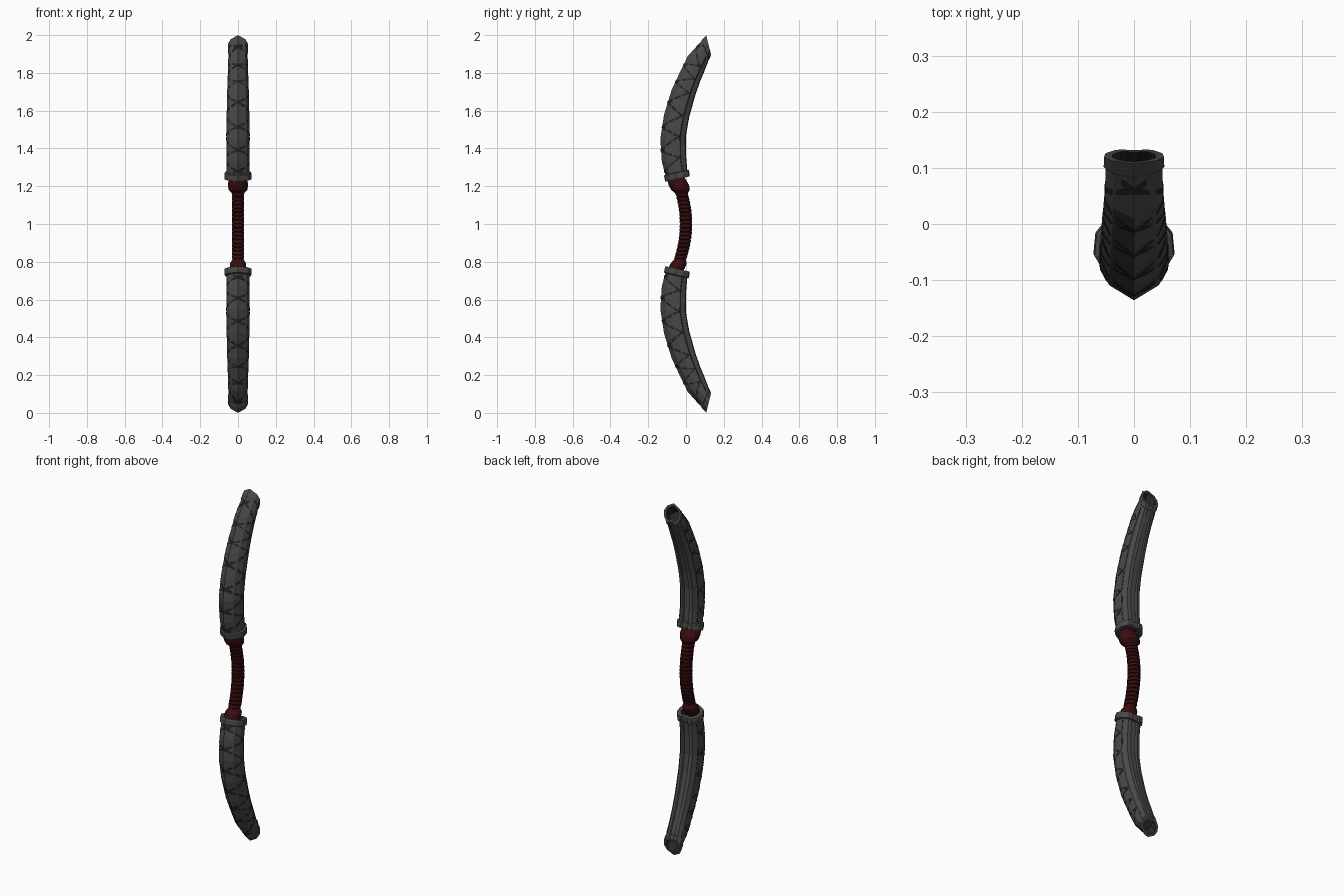
import bpy, bmesh, math
from mathutils import Vector

cube = bpy.data.objects.get("Cube")
if cube:
    bpy.data.objects.remove(cube)


def material(name, rgb):
    m = bpy.data.materials.new(name)
    m.use_nodes = True
    color = (*rgb, 1)
    m.diffuse_color = color
    bsdf = m.node_tree.nodes["Principled BSDF"]
    bsdf.inputs["Base Color"].default_value = color
    bsdf.inputs["Roughness"].default_value = 0.8
    return m


GREY = material("charcoal grey", (0.07, 0.066, 0.064))
DARK = material("dark engraving", (0.022, 0.02, 0.02))
RED = material("dark red wrap", (0.042, 0.004, 0.005))
SEAM = material("wrap seam", (0.022, 0.002, 0.003))


def loft(name, rings, mats, rule=None):
    """Skin a list of closed rings, cap both ends; rule(i) gives the band's material."""
    bm = bmesh.new()
    loops = [[bm.verts.new(p) for p in ring] for ring in rings]
    n = len(loops[0])
    for i, (a, b) in enumerate(zip(loops, loops[1:])):
        for j in range(n):
            k = (j + 1) % n
            f = bm.faces.new((a[j], a[k], b[k], b[j]))
            f.material_index = rule(i) if rule else 0
    for i, ring in ((0, loops[0]), (len(loops) - 2, loops[-1])):
        f = bm.faces.new(ring)
        f.material_index = rule(i) if rule else 0
    bmesh.ops.recalc_face_normals(bm, faces=bm.faces)
    mesh = bpy.data.meshes.new(name)
    bm.to_mesh(mesh)
    bm.free()
    for m in mats:
        mesh.materials.append(m)
    ob = bpy.data.objects.new(name, mesh)
    bpy.context.collection.objects.link(ob)
    return ob


# Sheath stations: front ridge (y, z), back edge (y, z), half width
STATIONS = [
    (-.10, 1.225, .010, 1.25, .062), (-.128, 1.33, .0, 1.36, .061),
    (-.136, 1.45, .0, 1.47, .062), (-.116, 1.58, .018, 1.57, .060),
    (-.076, 1.71, .052, 1.69, .057), (-.034, 1.80, .075, 1.755, .054),
    (.01, 1.89, .098, 1.81, .052), (.108, 1.996, .132, 1.90, .050)]
# Half cross-section: (width fraction, depth from front ridge to back)
HALF = [(0, 0), (.72, .2), (1, .45), (.95, .74), (.62, .97), (.3, 1), (.22, .95)]
LAST = len(STATIONS) - 1


def mix(rows, t):
    i = max(0, min(int(t), len(rows) - 2))
    return [a + (b - a) * (t - i) for a, b in zip(rows[i], rows[i + 1])]


def surface(t, u, scale, side):
    """Point at station t and signed profile index u, scaled about the section centre."""
    fy, fz, by, bz, w = mix(STATIONS, t)
    x, d = mix(HALF, abs(u))
    d = .5 + (d - .5) * scale
    z = fz + (bz - fz) * d
    return Vector((math.copysign(x * w * scale, u), fy + (by - fy) * d,
                   z if side > 0 else 2 - z))


def section(t, scale, side):
    top = len(HALF) - 1
    return [surface(t, u, scale, side) for u in range(-top, top + 1)]


def strip(name, path, du, dt, side):
    """Thin engraved band following (t, u) points on the sheath."""
    rings = []
    for t, u in path:
        rings.append([surface(t + s * dt, u + s * du, k, side)
                      for s, k in ((-1, .97), (-1, 1.035), (1, 1.035), (1, .97))])
    return loft(name, rings, [DARK])


def zigzag(t):
    phase = (t / 2) % 1
    return 3 * (1 - 4 * abs(phase - .5))


for side, label in ((1, "upper"), (-1, "lower")):
    # Sheath shell with collar, tip lip and recessed openings
    steps = [(.25, .72), (0, .8), (0, 1.14), (.1, 1.17), (.3, 1.14), (.34, 1)]
    steps += [(t, 1) for t in range(1, LAST)]
    steps += [(6.72, 1), (6.75, 1.07), (7, 1.07), (7, .78), (6.6, .72)]
    final = len(steps) - 2
    loft(label + "_sheath", [section(t, s, side) for t, s in steps], [GREY, DARK],
         lambda i: 1 if i in (0, final) else 0)

    # Crossing engraved bands and long edge lines
    ts = [.4 + i * .1 for i in range(63)]
    for sign, part in ((1, "left"), (-1, "right")):
        strip(f"{label}_{part}_crossing_band", [(t, sign * zigzag(t)) for t in ts],
              0, .05, side)
        strip(f"{label}_{part}_edge_line", [(t, sign * 3.15) for t in ts],
              .09, 0, side)


# Grip: bowed, wrapped handle with a swollen end in each collar
def grip_ring(z, r):
    y = -.9 * (z - 1) ** 2
    return [(r * math.cos(a), y + r * math.sin(a), z)
            for a in (math.tau * i / 12 for i in range(12))]


grip = [(.72, .036), (.765, .043), (.79, .043), (.805, .034)]
for i in range(17):
    z = .815 + i * .0206
    grip += [(z, .029), (z + .003, .033), (z + .0176, .033)]
grip += [(1.166, .036), (1.18, .049), (1.205, .054), (1.23, .05), (1.265, .04)]
loft("grip", [grip_ring(z, r) for z, r in grip], [RED, SEAM],
     lambda i: 1 if 4 <= i < 55 and (i - 4) % 3 != 1 else 0)
